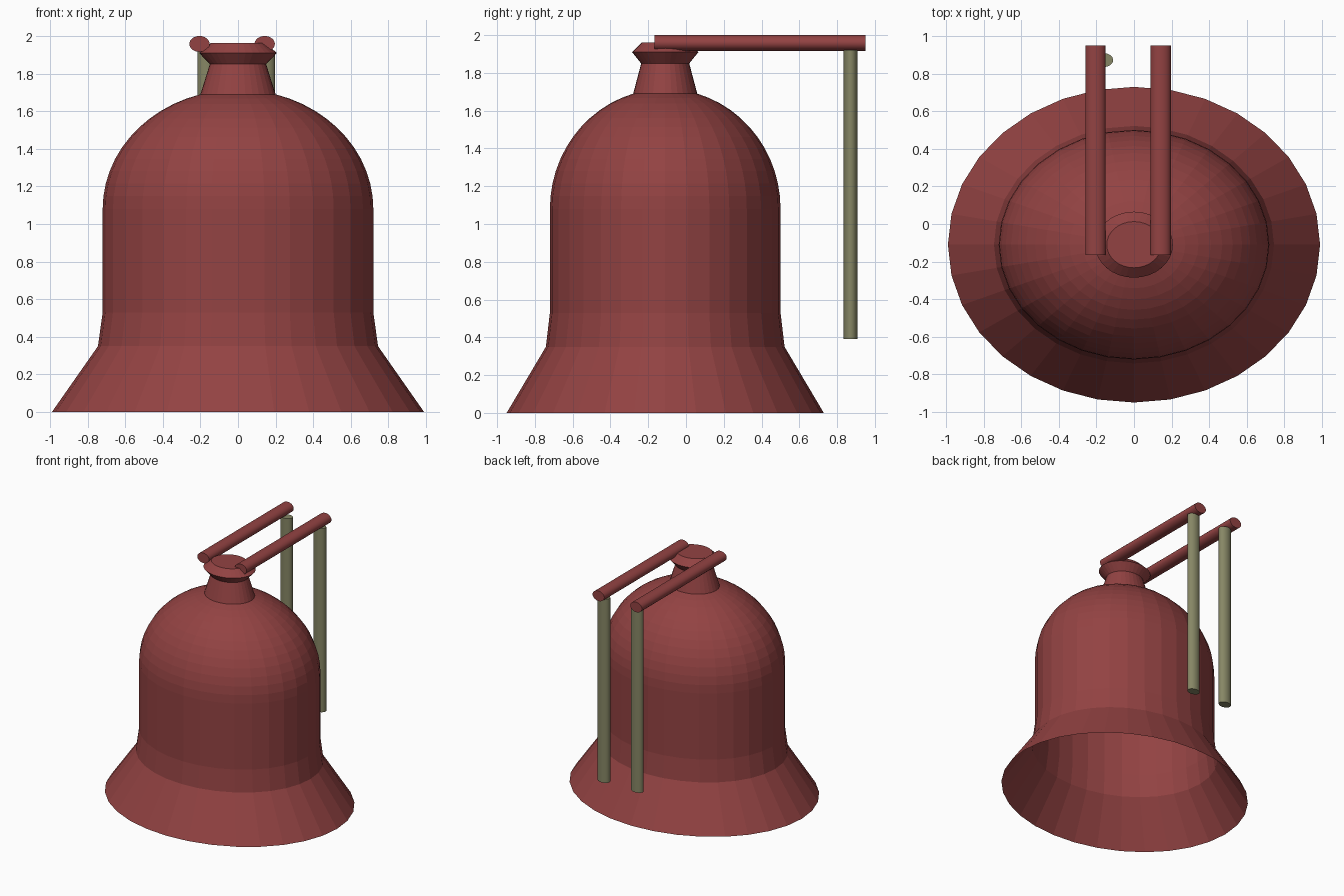
import bpy, bmesh, math
from mathutils import Matrix

if "Cube" in bpy.data.objects:
    bpy.data.objects.remove(bpy.data.objects["Cube"])


def material(name, rgb):
    m = bpy.data.materials.new(name)
    m.diffuse_color = (*rgb, 1)
    m.use_nodes = True
    m.node_tree.nodes["Principled BSDF"].inputs["Base Color"].default_value = m.diffuse_color
    return m


red = material("red_paint", (0.29, 0.055, 0.055))
olive = material("olive_wood", (0.24, 0.24, 0.13))


def make_object(name, bm, mat, location):
    me = bpy.data.meshes.new(name)
    bm.to_mesh(me)
    bm.free()
    me.materials.append(mat)
    ob = bpy.data.objects.new(name, me)
    ob.location = location
    bpy.context.collection.objects.link(ob)
    return ob


def lathe(name, profile, squash, segs, mat, location):
    """Oval lathe of (radius, z) points, open below and capped on top."""
    bm = bmesh.new()
    rings = []
    for r, z in profile:
        rings.append([bm.verts.new((r * math.cos(2 * math.pi * i / segs),
                                    r * squash * math.sin(2 * math.pi * i / segs), z))
                      for i in range(segs)])
    for a, b in zip(rings, rings[1:]):
        for i in range(segs):
            j = (i + 1) % segs
            bm.faces.new((a[i], a[j], b[j], b[i]))
    bm.faces.new(rings[-1])
    return make_object(name, bm, mat, location)


def rod(name, rx, ry, length, mat, location, along_y=False):
    """Oval rod with closed ends and smooth sides."""
    bm = bmesh.new()
    bmesh.ops.create_cone(bm, cap_ends=True, segments=32, radius1=1, radius2=1, depth=length)
    bm.transform(Matrix.Diagonal((rx, ry, 1, 1)))
    if along_y:
        bm.transform(Matrix.Rotation(math.radians(90), 4, 'X'))
    for f in bm.faces:
        f.smooth = len(f.verts) == 4
    for e in bm.edges:
        e.smooth = all(f.smooth for f in e.link_faces)
    return make_object(name, bm, mat, location)


# Bell: flared skirt, straight waist, rounded shoulder, neck and crown
shoulder_end = math.acos(0.2 / 0.72)
profile = [(0.99, 0), (0.745, 0.35), (0.72, 0.53)]
for i in range(13):
    a = shoulder_end * i / 12
    profile.append((0.72 * math.cos(a), 1.08 + 0.635 * math.sin(a)))
profile += [(0.15, 1.85), (0.207, 1.91), (0.145, 1.962)]
lathe("bell", profile, 0.848, 32, red, (0, -0.11, 0))

# Two carrying bars reaching back, each with a hanging post
for side, bar_x, post_x in (("left", -0.205, -0.163), ("right", 0.142, 0.145)):
    rod(side + "_bar", 0.054, 0.042, 1.115, red, (bar_x, 0.392, 1.958), along_y=True)
    rod(side + "_post", 0.052, 0.037, 1.53, olive, (post_x, 0.872, 1.155))
